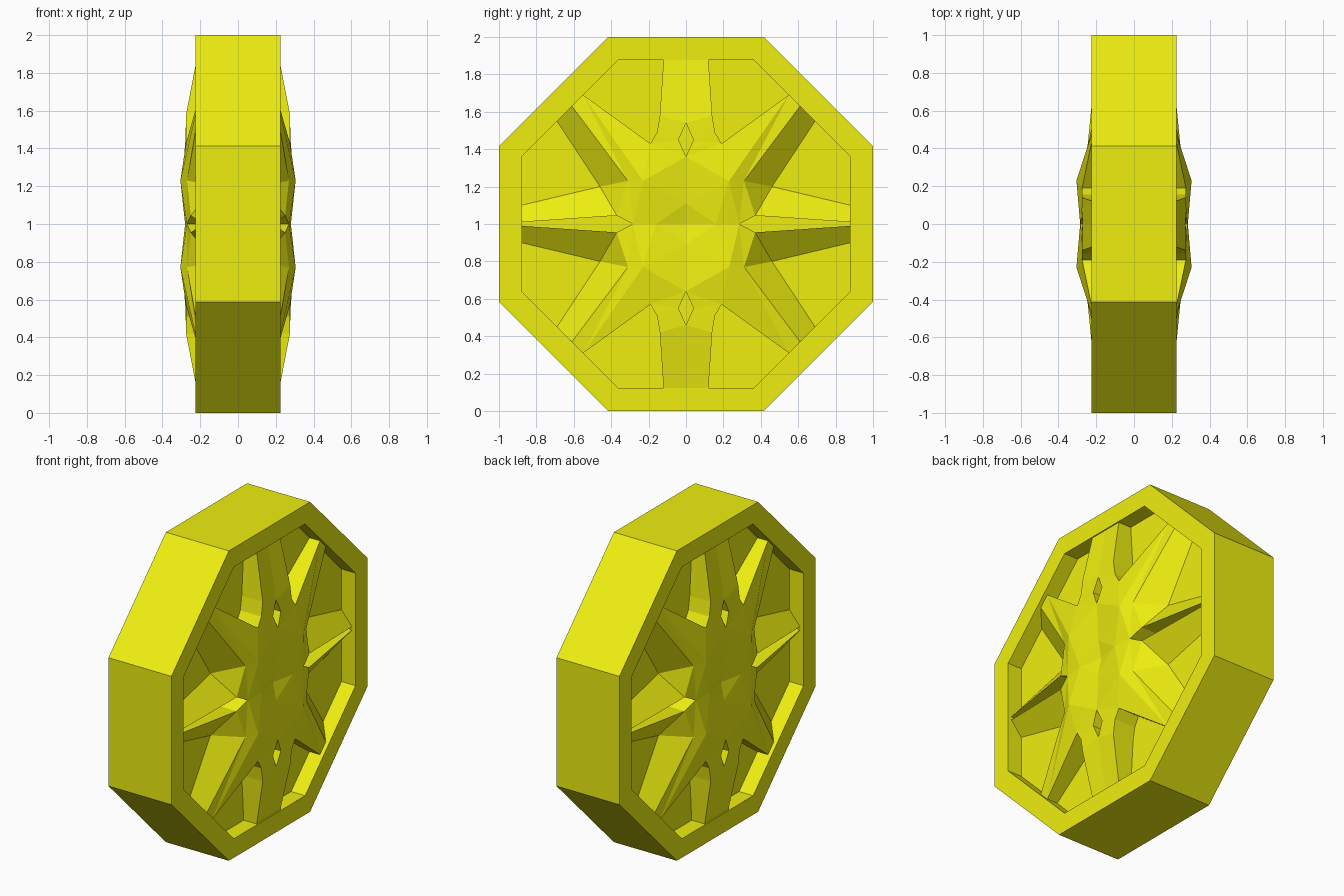
import bpy, bmesh, math
from mathutils import Vector

if "Cube" in bpy.data.objects:
    bpy.data.objects.remove(bpy.data.objects["Cube"])

CZ = 1.0       # axle height
FLOOR = 0.125  # half thickness of the recessed disc
yellow = bpy.data.materials.new("yellow")
yellow.diffuse_color = (0.86, 0.86, 0.005, 1)
yellow.use_nodes = True
yellow.node_tree.nodes["Principled BSDF"].inputs["Base Color"].default_value = yellow.diffuse_color


def finish(name, bm):
    bmesh.ops.recalc_face_normals(bm, faces=bm.faces)
    bmesh.ops.translate(bm, verts=bm.verts, vec=(0, 0, CZ))
    me = bpy.data.meshes.new(name)
    bm.to_mesh(me)
    bm.free()
    me.materials.append(yellow)
    ob = bpy.data.objects.new(name, me)
    bpy.context.collection.objects.link(ob)
    return ob


def octagon(bm, apothem, x):
    r = apothem / math.cos(math.pi / 8)
    return [bm.verts.new((x, r * math.cos(a), r * math.sin(a)))
            for a in [math.pi / 8 + i * math.pi / 4 for i in range(8)]]


# octagonal rim: closed rectangular section swept round eight sides
bm = bmesh.new()
rings = [octagon(bm, a, x) for a, x in
         [(1, -.225), (1, .225), (.877, .225), (.877, -.225)]]
for k in range(4):
    a, b = rings[k], rings[(k + 1) % 4]
    for i in range(8):
        j = (i + 1) % 8
        bm.faces.new((a[i], a[j], b[j], b[i]))
finish("wheel_rim", bm)

# recessed disc behind the spokes
bm = bmesh.new()
a, b = octagon(bm, .88, -FLOOR), octagon(bm, .88, FLOOR)
bm.faces.new(a)
bm.faces.new(b)
for i in range(8):
    j = (i + 1) % 8
    bm.faces.new((a[i], a[j], b[j], b[i]))
finish("wheel_disc", bm)

# quarter of the spoke star: (y, z from axle, x height)
P = dict(
    A=(0, .88, .217), B=(.12, .88, .217), C=(.14, .58, .275),    # upright spoke
    D=(.19, .43, .275), c=(.155, .49, .275),
    E=(.55, .69, .20), F=(.61, .63, .20),                        # diagonal spoke
    G=(.31, .23, .27), H=(.23, .23, .305),                       # hub corner
    k=(0, .54, .272), l=(.04, .45, .278), m=(0, .36, .285),      # diamond hole
    T=(0, .11, .272), S=(.16, 0, .28), O=(0, 0, .25),            # dished hub
    p=(.285, 0, .27), q=(.37, .045, .25), r=(.88, .01, .20),     # split side spoke
    s=(.88, .10, FLOOR), t=(.46, .20, FLOOR), u=(.69, .55, FLOOR))
FACES = ("ABCk Cclk cDl Dml DHm HTm EFG EGH EHD FutG Gtq qtsr "
         "Gqp GpH HpS HST SOT").split()

bm = bmesh.new()
for sy in (1, -1):
    for sz in (1, -1):
        v = {n: bm.verts.new((x, sy * y, sz * z)) for n, (y, z, x) in P.items()}
        for f in FACES:
            bm.faces.new([v[n] for n in (f if sy * sz > 0 else f[::-1])])
bmesh.ops.remove_doubles(bm, verts=bm.verts, dist=.001)

# drop the spoke walls to the mid plane, then mirror to the other side
rim_edges = [e for e in bm.edges if e.is_boundary]
new = bmesh.ops.extrude_edge_only(bm, edges=rim_edges)["geom"]
for g in new:
    if isinstance(g, bmesh.types.BMVert):
        g.co.x = 0
geom = bm.verts[:] + bm.edges[:] + bm.faces[:]
bmesh.ops.mirror(bm, geom=geom, axis='X', merge_dist=.0005)
bmesh.ops.remove_doubles(bm, verts=bm.verts, dist=.0005)
finish("spoke_star", bm)
